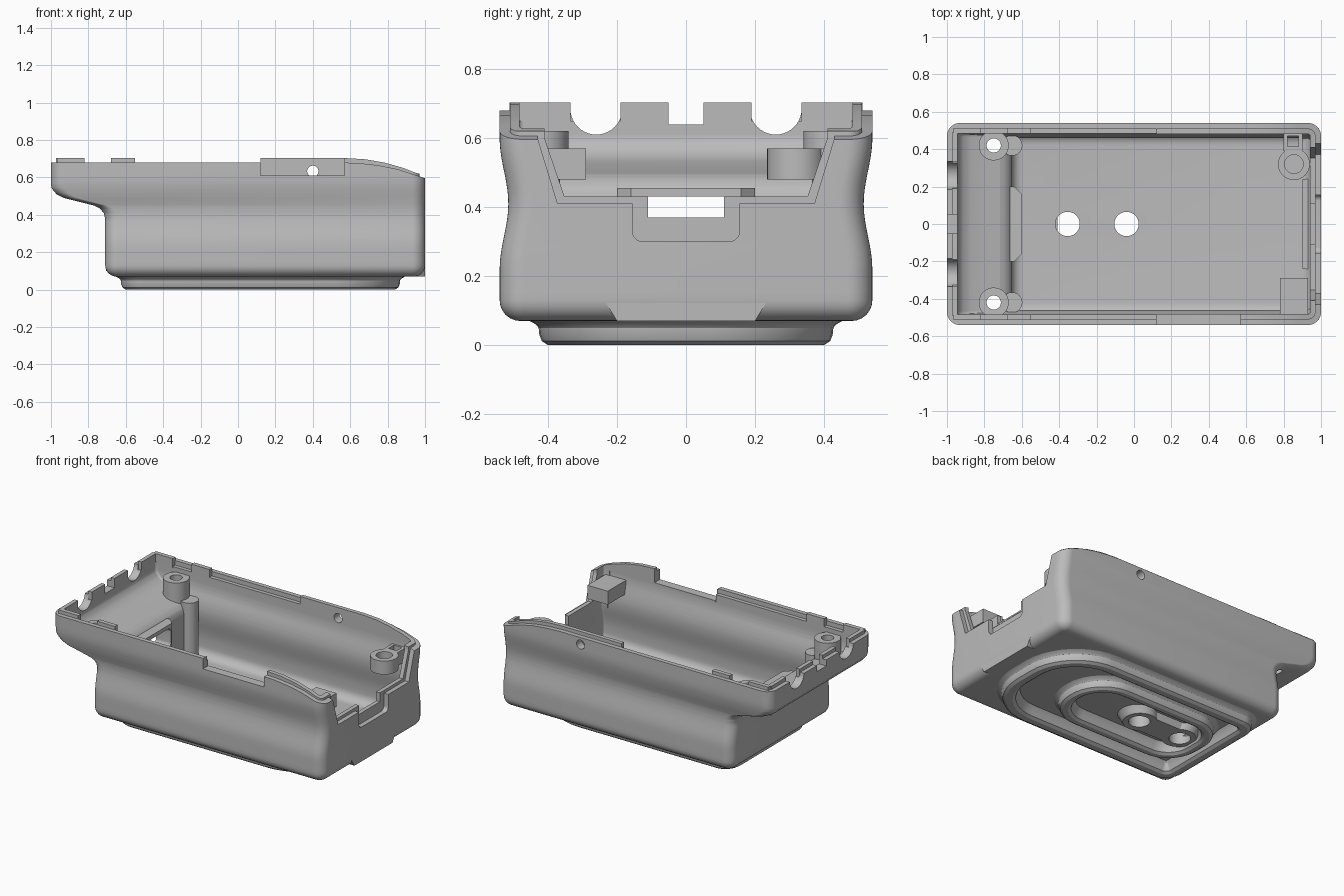
import bpy, bmesh
from math import sin, cos, pi, sqrt, radians

cube = bpy.data.objects.get("Cube")
if cube:
    bpy.data.objects.remove(cube, do_unlink=True)

gray = bpy.data.materials.new("plain_gray")
gray.use_nodes = True
gray.diffuse_color = (0.5, 0.5, 0.5, 1)
gray.node_tree.nodes["Principled BSDF"].inputs["Base Color"].default_value = gray.diffuse_color


def loft(name, rings, closed=False):
    """Skin a stack of equal-length rings, capped or joined end to start."""
    bm = bmesh.new()
    vs = [[bm.verts.new(p) for p in ring] for ring in rings]
    n = len(vs[0])
    pairs = list(zip(vs, vs[1:])) + ([(vs[-1], vs[0])] if closed else [])
    for a, b in pairs:
        for i in range(n):
            j = (i + 1) % n
            bm.faces.new((a[i], a[j], b[j], b[i]))
    if not closed:
        bm.faces.new(vs[0])
        bm.faces.new(vs[-1])
    bmesh.ops.recalc_face_normals(bm, faces=bm.faces)
    me = bpy.data.meshes.new(name)
    bm.to_mesh(me)
    bm.free()
    me.materials.append(gray)
    ob = bpy.data.objects.new(name, me)
    bpy.context.collection.objects.link(ob)
    return ob


def prism(name, pts, a, b, axis):
    """Extrude a 2D outline from a to b along an axis."""
    place = {"x": lambda p, t: (t, p[0], p[1]),
             "y": lambda p, t: (p[0], t, p[1]),
             "z": lambda p, t: (p[0], p[1], t)}[axis]
    return loft(name, [[place(p, t) for p in pts] for t in (a, b)])


def box(name, x0, x1, y0, y1, z0, z1):
    return prism(name, [(x0, y0), (x1, y0), (x1, y1), (x0, y1)], z0, z1, "z")


def circle(u, v, r, n=40):
    return [(u + r * cos(2 * pi * i / n), v + r * sin(2 * pi * i / n)) for i in range(n)]


def outline(x0, x1, y, r0, r1, n=10):
    """Rounded rectangle with one radius for each end."""
    pts = []
    for k, (sx, sy) in enumerate(((1, 1), (-1, 1), (-1, -1), (1, -1))):
        r = r1 if sx > 0 else r0
        cx, cy = (x1 - r if sx > 0 else x0 + r), sy * (y - r)
        for i in range(n + 1):
            a = (k + i / n) * pi / 2
            pts.append((cx + r * cos(a), cy + r * sin(a)))
    return pts


def boolean(ob, cutters, op="DIFFERENCE", keep=False):
    for c in cutters:
        m = ob.modifiers.new("cut", "BOOLEAN")
        m.operation, m.object, m.solver = op, c, "EXACT"
        bpy.ops.object.select_all(action="DESELECT")
        bpy.context.view_layer.objects.active = ob
        ob.select_set(True)
        bpy.ops.object.modifier_apply(modifier=m.name)
        if not keep:
            bpy.data.objects.remove(c, do_unlink=True)


# Overhang at the -x end: height and x position of the end wall
STEP = [(0, -.71), (.38, -.71), (.41, -.718), (.435, -.74), (.45, -.77),
        (.49, -.93), (.51, -.97), (.54, -.995), (.56, -1), (2, -1)]


def end_x(z):
    for (za, xa), (zb, xb) in zip(STEP, STEP[1:]):
        if za <= z <= zb:
            return xa + (xb - xa) * (z - za) / (zb - za)


def half_width(z):
    t = min(max((z - .22) / .38, 0), 1)
    return .54 - .025 * sin(pi * t) ** 2


def case_solid(name, inset, z0, z1, lift=0.0, R=.06):
    """Waisted case volume, inset from the outside, rounded at its bottom."""
    zs = {z0 + R * (1 - cos(pi / 2 * i / 6)) for i in range(7)}
    zs |= {z0 + R + (z1 - z0 - R) * i / 24 for i in range(1, 25)}
    zs |= {z + lift for z, _ in STEP if z0 + R < z + lift < z1}
    rings = []
    for z in sorted(zs):
        d = max(R - (z - z0), 0)
        e = inset + R - sqrt(max(R * R - d * d, 0))
        r = max(.07 - e, .015)
        pts = outline(end_x(max(z - lift, 0)) + e, 1 - e, half_width(z) - e, r, r)
        rings.append([(x, y, z) for x, y in pts])
    return loft(name, rings)


def openings(gap=0.0):
    """Cutters shared by the shell and its inner lip."""
    w = .43 - gap
    return [
        prism("end_cut", [(-w, .6), (gap - .372, .41 + gap), (.372 - gap, .41 + gap),
                          (w, .6), (w, .9), (-w, .9)], .85, 1.1, "x"),
        box("port_cut", .85, 1.1, -.11, .11, .37, .9),
        box("side_slot", .12, .57, -.7, -.4, .61, .9),
        prism("side_hole", circle(.4, .633, .03), .4, .7, "y"),
    ]


# Main shell: outside minus cavity
shell = case_solid("shell", 0, .07, .68)
cavity = case_solid("cavity", .055, .115, .8, lift=.045)
boolean(shell, [cavity], keep=True)
rebate = prism("rebate", outline(-.97, .12, .51, .04, .01), .65, .8, "z")
curve_cut = prism("curve_cut", [(.55, .6801), (.65, .676), (.75, .665), (.85, .645), (.93, .619),
                                (1, .596), (1.1, .57), (1.1, .9), (.55, .9)], -.7, .7, "y")
boolean(shell, [rebate, curve_cut] + openings())

# Cable notches in the -x wall
boolean(shell, [prism("notch", circle(y, .685, .075), -1.1, -.88, "x") for y in (-.26, .26)]
        + [box("mid_notch", -1.1, -.88, -.05, .05, .64, .9)])

# Dimple under the port
dimple = prism("dimple", [(y, z + .37) for y, z in outline(-.155, .155, .07, .03, .03)], .968, 1.1, "x")
boolean(shell, [dimple])

# Raised inner lip around the +x half
lip = case_solid("inner_lip", .03, .3, .72)
lip_core = case_solid("lip_core", .058, .2, .8)
lip_top = prism("lip_top", [(.12, .6), (.12, .703), (.58, .703), (.68, .697), (.78, .68), (.88, .652),
                            (.96, .621), (1.1, .62), (1.1, .36), (.9, .36), (.9, .6)], -.7, .7, "y")
boolean(lip, [lip_top], "INTERSECT")
boolean(lip, [lip_core] + openings(.02))

# Alignment tabs
for s in (-1, 1):
    for x0, x1 in ((-.965, -.82), (-.68, -.55)):
        y0, y1 = sorted((s * .483, s * .512))
        box("side_tab", x0, x1, y0, y1, .64, .703)
    for a, b in ((.05, .19), (.335, .49)):
        y0, y1 = sorted((s * a, s * b))
        box("end_tab", -.972, -.945, y0, y1, .645, .703)

# Screw posts and their columns
for y in (-.42, .42):
    post = prism("screw_post", circle(-.75, y, .08), .475, .62, "z")
    boolean(post, [prism("bore", circle(-.75, y, .038), .3, .8, "z")])
    boolean(shell, [prism("bore", circle(-.75, y, .038), .3, .8, "z")])
    prism("post_column", circle(-.652, y, .055), .1, .5, "z")

# Window in the lower -x wall with its inner frame
frame = prism("window_frame", [(-.7, -.2), (-.64, -.2), (-.6, -.16), (-.6, .16), (-.64, .2), (-.7, .2)],
              .24, .455, "z")
for ob in (shell, frame):
    boolean(ob, [prism("window", [(y, z + .365) for y, z in outline(-.15, .15, .065, .03, .03)],
                       -.85, -.5, "x")])

# Supports inside the +x end
box("corner_block", .78, .93, -.49, -.29, .48, .57)
socket = prism("round_socket", circle(.855, .32, .085), .48, .57, "z")
boolean(socket, [prism("bore", circle(.855, .32, .05), .51, .8, "z")])
bracket = box("socket_bracket", .8, .9, .39, .49, .48, .57)
boolean(bracket, [box("slit", .82, .88, .415, .47, .4, .8)])

# Bottom step at the +x end
prism("end_step", [(-.2, .07), (.2, .07), (.24, .135), (-.24, .135)], .9, .999, "x")


# Rounded ridges under the base
def ridge(name, x0, x1, y, r0, r1, w):
    levels = [(-.035, .08), (-.03, .071), (-.01, .06), (-.002, .05), (0, .03), (.007, .012), (.025, 0),
              (w - .025, 0), (w - .007, .012), (w, .03), (w + .01, .06), (w + .03, .08)]
    loft(name, [[(px, py, z) for px, py in
                 outline(x0 + e, x1 - e, y - e, max(r0 - e, .01), max(r1 - e, .01))]
                for e, z in levels], closed=True)


ridge("outer_ridge", -.625, .865, .425, .12, .36, .09)
ridge("inner_ridge", -.52, .5, .26, .22, .25, .08)

# Double boss around the two base holes
HOLES = (-.355, -.04)
mid = sum(HOLES) / 2
peanut = []
for cx, start in ((HOLES[1], -.7 * pi), (HOLES[0], .3 * pi)):
    peanut += [(cx - mid + .11 * cos(start + 1.4 * pi * i / 28),
                .11 * sin(start + 1.4 * pi * i / 28)) for i in range(29)]
boss = loft("base_boss", [[(mid + x * s, y * s, z) for x, y in peanut]
                          for s, z in ((1.12, .08), (1.04, .06), (1, .04), (.95, .025))])
for ob in (shell, boss):
    boolean(ob, [prism("base_hole", circle(x, 0, .065), -.1, .3, "z") for x in HOLES])

# Tidy up and shade
bpy.data.objects.remove(cavity, do_unlink=True)
bpy.ops.object.select_all(action="DESELECT")
for ob in bpy.context.collection.objects:
    if ob.type == "MESH":
        ob.select_set(True)
        bpy.context.view_layer.objects.active = ob
bpy.ops.object.shade_smooth_by_angle(angle=radians(30))
